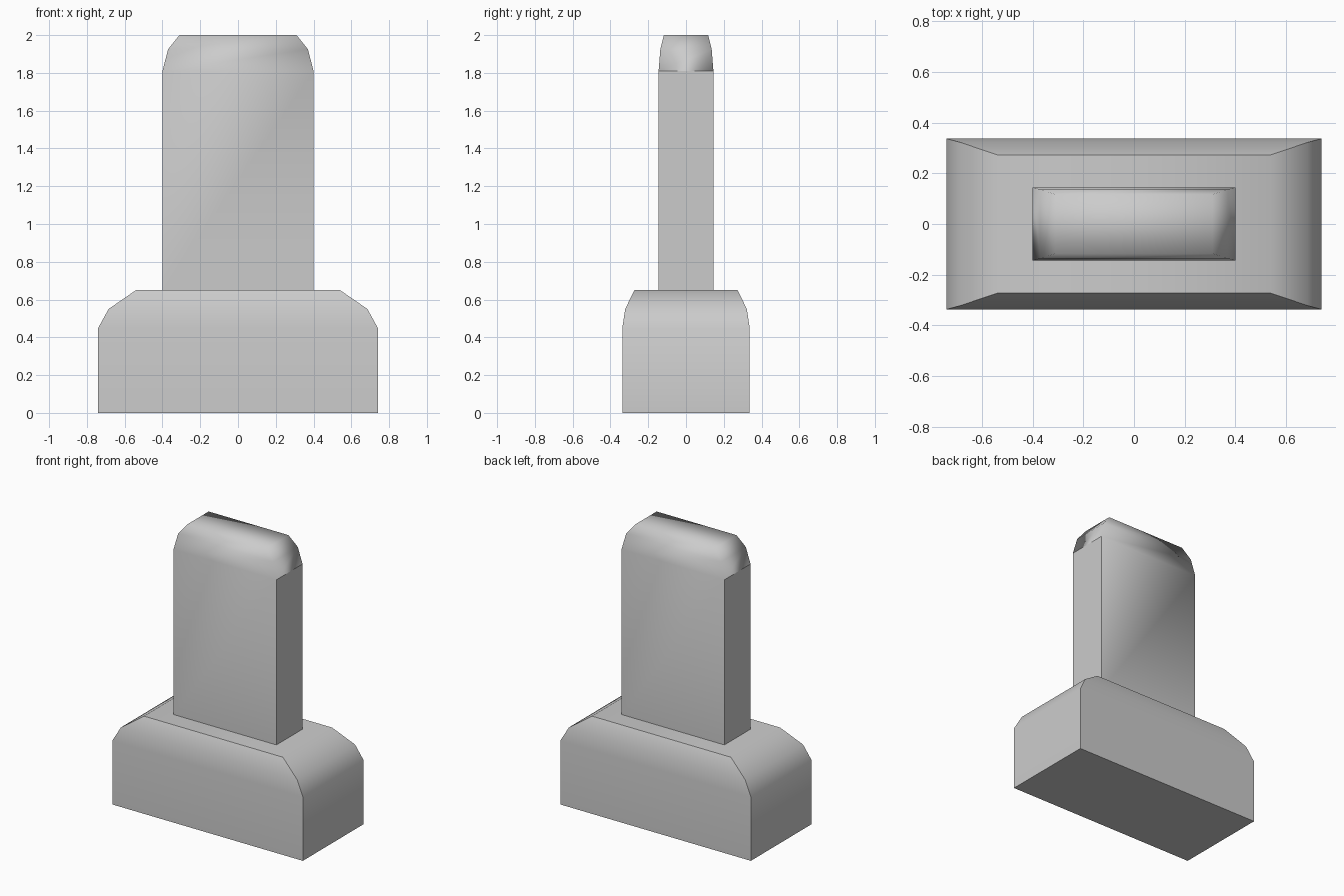
import bpy, bmesh, math

if "Cube" in bpy.data.objects:
    bpy.data.objects.remove(bpy.data.objects["Cube"])


def stacked_block(name, rings, angle, sharp_side_z=None):
    """Block lofted through rectangles given as (half_x, half_y, z)."""
    bm = bmesh.new()
    loops = [[bm.verts.new((sx * hx, sy * hy, z))
              for sx, sy in ((-1, -1), (1, -1), (1, 1), (-1, 1))]
             for hx, hy, z in rings]
    bm.faces.new(loops[0][::-1])
    bm.faces.new(loops[-1])
    for low, high in zip(loops, loops[1:]):
        for i in range(4):
            j = (i + 1) % 4
            bm.faces.new((low[i], low[j], high[j], high[i]))
    bm.normal_update()
    # Smooth below the angle, plus an optional crease along the narrow sides
    for f in bm.faces:
        f.smooth = True
    for e in bm.edges:
        a, b = (v.co for v in e.verts)
        crease = (sharp_side_z is not None and abs(a.x - b.x) < 1e-5
                  and abs(a.z - sharp_side_z) < 1e-5
                  and abs(b.z - sharp_side_z) < 1e-5)
        e.smooth = e.calc_face_angle() < angle and not crease
    mesh = bpy.data.meshes.new(name)
    bm.to_mesh(mesh)
    bm.free()
    obj = bpy.data.objects.new(name, mesh)
    bpy.context.collection.objects.link(obj)
    return obj


# Wide plinth with a rounded upper edge
stacked_block("plinth",
              [(0.74, 0.337, 0), (0.74, 0.337, 0.45),
               (0.685, 0.322, 0.55), (0.54, 0.273, 0.65)],
              math.radians(45))

# Upright slab with a softly rounded top
stacked_block("upright_slab",
              [(0.40, 0.145, 0.65), (0.40, 0.145, 1.81),
               (0.37, 0.136, 1.925), (0.31, 0.117, 2.0)],
              math.radians(89), sharp_side_z=1.81)
